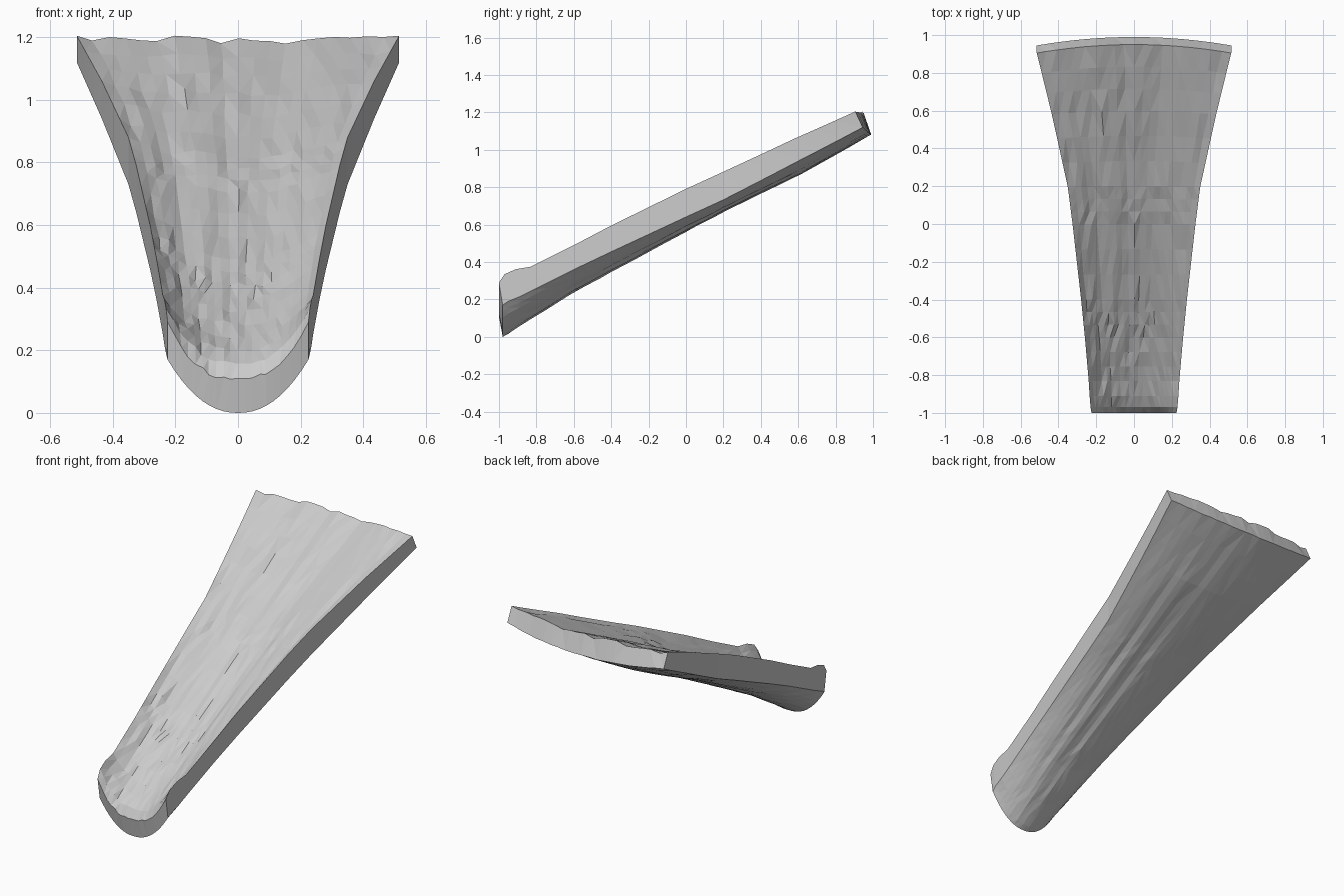
import bpy, bmesh, math, random

cube = bpy.data.objects.get("Cube")
if cube:
    bpy.data.objects.remove(cube, do_unlink=True)
random.seed(4)

grey = bpy.data.materials.new("stone grey")
grey.use_nodes = True
COLOUR = (0.6, 0.6, 0.6, 1)
grey.diffuse_color = COLOUR
grey.node_tree.nodes["Principled BSDF"].inputs["Base Color"].default_value = COLOUR

# stations: y on top, y below, half width, rim, channel floor, wall foot, keel
STATIONS = [
    (-1.0, -0.98, 0.225, 0.29, 0.11, 0.17, 0.0),
    (-0.97, -0.95, 0.23, 0.335, 0.16, 0.19, 0.015),
    (-0.91, -0.89, 0.235, 0.362, 0.2, 0.215, 0.055),
    (-0.83, -0.82, 0.24, 0.375, 0.245, 0.25, 0.1),
    (-0.6, -0.6, 0.26, 0.49, 0.37, 0.36, 0.235),
    (-0.4, -0.4, 0.28, 0.595, 0.49, 0.455, 0.345),
    (0.0, 0.0, 0.325, 0.79, 0.71, 0.64, 0.56),
    (0.2, 0.2, 0.35, 0.88, 0.82, 0.73, 0.665),
    (0.6, 0.62, 0.435, 1.06, 1.02, 0.94, 0.87),
    (0.95, 0.99, 0.515, 1.205, 1.192, 1.12, 1.08),
]
SPLITS = 3
COLS = 20


def streak(amount):
    """Random grain, one value per column, tapering to nothing at the edges."""
    return [random.uniform(-amount, amount) * (0 < i < COLS) for i in range(COLS + 1)]


# subdivide the stations evenly
rows = []
for a, b in zip(STATIONS, STATIONS[1:]):
    n = SPLITS if b[0] - a[0] > 0.15 else 1
    rows += [[p + (q - p) * k / n for p, q in zip(a, b)] for k in range(n)]
rows.append(list(STATIONS[-1]))

bm = bmesh.new()
top_grain, low_grain = streak(0.009), streak(0.011)
rings = []
for y_top, y_low, half, rim, floor, foot, keel in rows:
    t = (y_top + 1) / 1.95
    bow = 0.045 * max(0, t) ** 4
    top, low = [], []
    for i in range(COLS + 1):
        u = -1 + 2 * i / COLS
        x = half * u
        edge = abs(u) == 1
        jitter = 0 if edge else random.uniform(-0.006, 0.006)
        z = floor + (rim - floor) * abs(u) ** 2.6 + top_grain[i] * min(1, t * 4) + jitter
        top.append(bm.verts.new((x + jitter * 0.6, y_top - bow * u * u, min(z, 1.205))))
        grain = max(0, low_grain[i]) * math.sin(math.pi * min(1, t)) * (abs(u) < 0.7)
        z = keel + (foot - keel) * abs(u) ** 2.2 + grain + abs(jitter) * 0.6
        if t == 0:
            z = keel + (foot - keel) * abs(u) ** 2.2
        low.append(bm.verts.new((x, y_low - bow * u * u, max(z, 0))))
    rings.append(top + low[::-1])

# skin between rings, then the front and back ends
size = 2 * (COLS + 1)
for a, b in zip(rings, rings[1:]):
    for i in range(size):
        j = (i + 1) % size
        bm.faces.new((a[i], a[j], b[j], b[i]))
for ring in (rings[0], rings[-1]):
    for i in range(COLS):
        bm.faces.new((ring[i], ring[i + 1], ring[size - 2 - i], ring[size - 1 - i]))

bmesh.ops.recalc_face_normals(bm, faces=bm.faces)
bmesh.ops.triangulate(bm, faces=bm.faces[:])
mesh = bpy.data.meshes.new("channel_slab")
bm.to_mesh(mesh)
bm.free()
mesh.materials.append(grey)
slab = bpy.data.objects.new("channel_slab", mesh)
bpy.context.collection.objects.link(slab)
